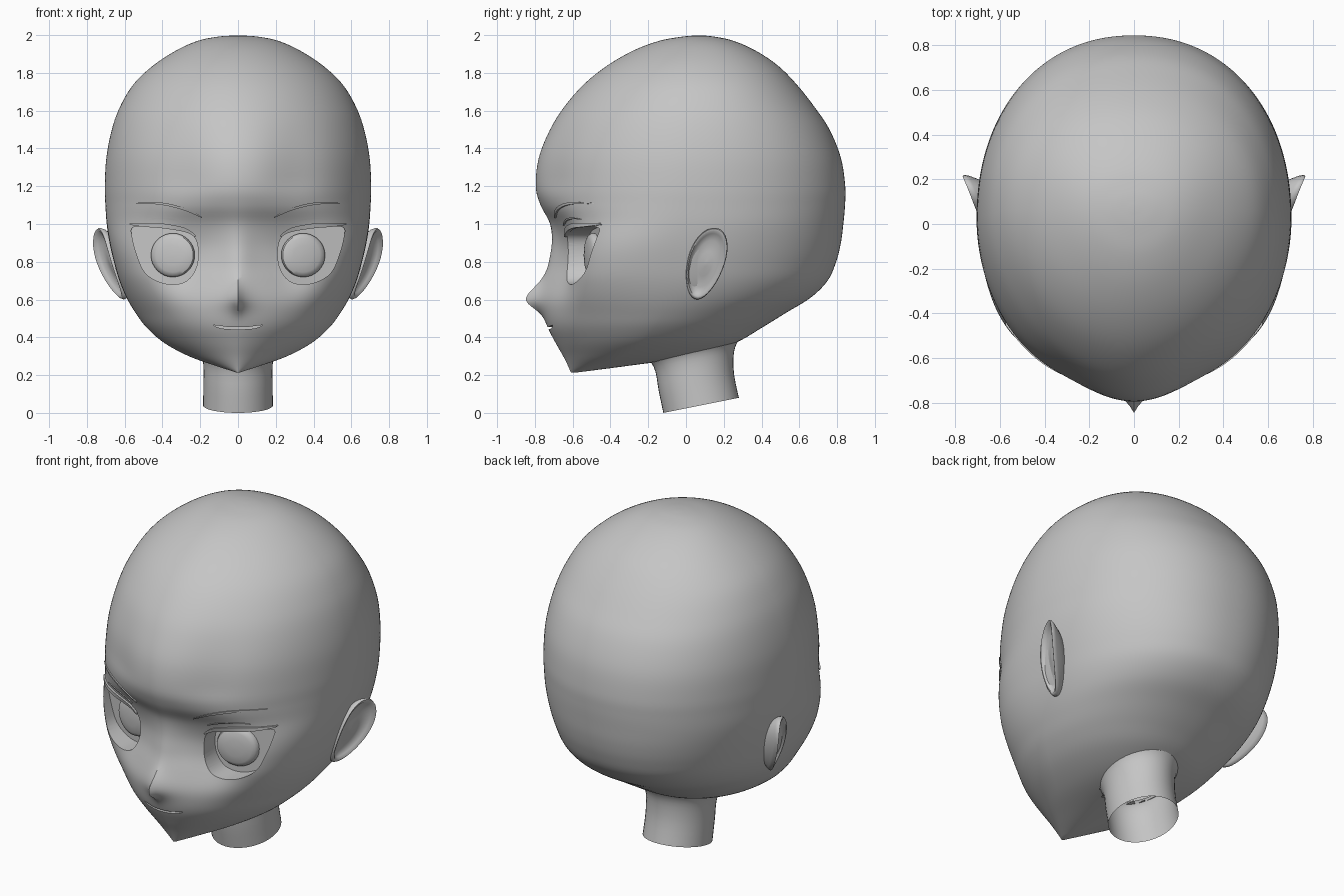
import bpy, bmesh, math
from mathutils import Vector
from mathutils.bvhtree import BVHTree

if "Cube" in bpy.data.objects:
    bpy.data.objects.remove(bpy.data.objects["Cube"])

skin = bpy.data.materials.new("plain_grey")
skin.diffuse_color = (0.56, 0.56, 0.56, 1)
skin.use_nodes = True
skin.node_tree.nodes["Principled BSDF"].inputs["Base Color"].default_value = skin.diffuse_color


def spline(pts, steps, closed=False):
    """Catmull-Rom through points of any dimension."""
    n, out = len(pts), []
    get = (lambda i: pts[i % n]) if closed else (lambda i: pts[max(0, min(n - 1, i))])
    for i in range(n if closed else n - 1):
        for s in range(steps):
            t = s / steps
            out.append([0.5 * (2 * b + (c - a) * t + (2 * a - 5 * b + 4 * c - d) * t * t
                               + (3 * b - a - 3 * c + d) * t ** 3)
                        for a, b, c, d in zip(get(i - 1), get(i), get(i + 1), get(i + 2))])
    if not closed:
        out.append(list(pts[-1]))
    return out


def loft(name, rings, open_ends=False):
    """Skin closed rings of equal length and cap the ends."""
    bm = bmesh.new()
    rows = [[bm.verts.new(p) for p in r] for r in rings]
    n = len(rows[0])
    for a, b in zip(rows, rows[1:]):
        for i in range(n):
            j = (i + 1) % n
            bm.faces.new((a[i], a[j], b[j], b[i]))
    caps = [bm.faces.new(rows[0][::-1]), bm.faces.new(rows[-1])]
    bmesh.ops.recalc_face_normals(bm, faces=bm.faces)
    if open_ends:
        for f in caps:
            bm.faces.remove(f)
    me = bpy.data.meshes.new(name)
    bm.to_mesh(me)
    bm.free()
    me.materials.append(skin)
    ob = bpy.data.objects.new(name, me)
    bpy.context.collection.objects.link(ob)
    return ob


def activate(ob):
    bpy.ops.object.select_all(action='DESELECT')
    ob.select_set(True)
    bpy.context.view_layer.objects.active = ob


def smooth(ob, deg=40):
    activate(ob)
    bpy.ops.object.shade_smooth_by_angle(angle=math.radians(deg))


def bump(d, below, above):
    return math.exp(-(d / (below if d < 0 else above)) ** 2)


# Head sections: height, front y, back y, half width, y of widest point
SECTIONS = [
    (.215, -.61, -.57, .012, -.59), (.25, -.625, -.30, .12, -.48),
    (.30, -.65, .05, .26, -.34), (.37, -.69, .26, .39, -.24),
    (.45, -.73, .40, .482, -.17), (.53, -.75, .53, .543, -.11),
    (.61, -.755, .66, .59, -.07), (.70, -.735, .75, .628, -.04),
    (.80, -.70, .795, .657, -.02), (.90, -.685, .82, .68, 0),
    (1.0, -.705, .833, .695, .02), (1.1, -.765, .842, .702, .02),
    (1.2, -.795, .843, .705, .02), (1.35, -.78, .82, .697, .03),
    (1.5, -.72, .76, .668, .04), (1.62, -.645, .68, .625, .05),
    (1.74, -.54, .585, .553, .06), (1.84, -.415, .485, .448, .06),
    (1.92, -.275, .365, .325, .07), (1.97, -.14, .25, .212, .07),
    (1.992, -.02, .15, .105, .07), (1.998, .055, .085, .015, .07)]

SEG = 176
rings = []
for z, f, b, w, cy in spline(SECTIONS, 5):
    # squarer cheeks at eye height, pointed chin, tapered forehead
    nf = 1.9 + 0.75 * bump(z - .84, .24, .2) - 0.3 * bump(z - .22, .25, .25)
    nb = 2.15
    taper = .028 * bump(z - 1.25, .12, .3)
    ring = []
    for i in range(SEG):
        a = 2 * math.pi * i / SEG
        s, c = math.sin(a), math.cos(a)
        x, n = w * s, nf if c > 0 else nb
        k = max(0, 1 - abs(s) ** n) ** (1 / n)
        y = cy - (cy - f) * k if c > 0 else cy + (b - cy) * k
        if c > 0:  # nose tip and bridge, hollows around the eyes, tapered forehead
            y -= .078 * bump(z - .6, .06, .085) * math.exp(-abs(x) / .04)
            y -= .012 * bump(z - .6, .10, .12) * math.exp(-(x / .10) ** 2)
            y -= .03 * bump(z - .84, .16, .2) * math.exp(-(x / .085) ** 2)
            y += .075 * bump(z - .76, .19, .24) * math.exp(-((abs(x) - .28) / .16) ** 2)
            y += taper * math.exp(-((abs(x) - .3) / .16) ** 2)
        ring.append((x, y, z))
    rings.append(ring)
head = loft("head", rings)
bm = bmesh.new()
bm.from_mesh(head.data)
tree = BVHTree.FromBMesh(bm)
bm.free()


def face_y(x, z):
    hit = tree.ray_cast(Vector((x, -2, z)), Vector((0, 1, 0)))[0]
    return hit.y if hit else -.45


def carve(outline, floor):
    """Cut a recess into the face, with the floor depth given by x."""
    cut = loft("cutter", [[(x, -1.2, z) for x, z in outline],
                          [(x, floor(x), z) for x, z in outline]])
    mod = head.modifiers.new("recess", 'BOOLEAN')
    mod.operation, mod.solver, mod.object = 'DIFFERENCE', 'EXACT', cut
    activate(head)
    bpy.ops.object.modifier_apply(modifier=mod.name)
    bpy.data.objects.remove(cut)


def eye_floor(x):
    return -.485 + .25 * (abs(x) - .345)


EYE = [(.21, .84), (.225, .92), (.28, .96), (.40, .98), (.55, .985), (.56, .93),
       (.53, .82), (.49, .74), (.42, .695), (.34, .68), (.27, .70), (.225, .76)]
for side in (-1, 1):
    carve([(side * x, z) for x, z in spline(EYE, 4, True)], eye_floor)

# Mouth slit
MOUTH = [(-.13, .465), (-.06, .456), (0, .455), (.06, .456), (.13, .465),
         (.09, .447), (0, .442), (-.09, .447)]
carve(spline(MOUTH, 2, True), lambda x: face_y(x, .455) + .035)

# Open the underside of the head where the neck joins
bm = bmesh.new()
bm.from_mesh(head.data)
hole = []
for f in bm.faces:
    p = f.calc_center_median()
    if p.z < .5 and (p.x / .19) ** 2 + ((p.y - .04) / .21) ** 2 < 1:
        hole.append(f)
bmesh.ops.delete(bm, geom=hole, context='FACES')
bm.to_mesh(head.data)
bm.free()
smooth(head, 35)

# Neck, open at both ends: centre y, height, depth radius, width radius
NECK = [(.08, .04, .2, .185), (.055, .16, .2, .183), (.045, .26, .207, .184),
        (.038, .32, .23, .197), (.03, .37, .28, .235)]
neck = loft("neck", [[(rx * math.sin(a), cy + ry * math.cos(a), z + .2 * ry * math.cos(a))
                      for a in (2 * math.pi * i / 40 for i in range(40))]
                     for cy, z, ry, rx in spline(NECK, 3)], True)
smooth(neck)


def ribbon(name, side, pts, half, lift):
    """Thin tapered strip lying on the face."""
    path = spline(pts, 5)
    sections = []
    for i, (x, z) in enumerate(path):
        t = i / (len(path) - 1)
        h = half * (0.15 + math.sin(math.pi * min(1, .1 + .85 * t)))
        sections.append([(side * x, face_y(side * x, z + dz) - dy, z + dz)
                         for dz, dy in ((-h, -.006), (-h, lift), (h, lift), (h, -.006))])
    smooth(loft(name, sections))


# Ear rings: scale, outward offset
EAR = [(.5, -.12), (.8, -.06), (.96, -.02), (1, 0), (.97, .01), (.91, .008),
       (.84, -.008), (.65, -.025), (.35, -.028), (.08, -.022)]
IRIS = [(.116, .02), (.116, -.012), (.108, -.026), (.09, -.034), (.05, -.04), (.01, -.042)]

for side, tag in ((-1, "right"), (1, "left")):
    # Irises: shallow domes on the socket floor
    iris = loft("iris_" + tag, [[(side * (.345 + r * math.cos(a)),
                                  eye_floor(.345 + r * math.cos(a)) + d,
                                  .835 + r * math.sin(a))
                                 for a in (2 * math.pi * i / 32 for i in range(32))]
                                for r, d in IRIS])
    smooth(iris)

    # Ears: dished shells flaring out to the rear
    shell = []
    for s, off in EAR:
        ring = []
        for i in range(36):
            a = 2 * math.pi * i / 36
            v = s * math.sin(a)
            y = .105 + .1 * (1 + .14 * v) * s * math.cos(a) + .045 * v
            z = .79 + .19 * v
            x = .697 + .4 * (y - .105) + .24 * (z - .79) - .03 * v * v + off
            ring.append((side * x, y, z))
        shell.append(ring)
    smooth(loft("ear_" + tag, shell), 60)

    # Brows, lid creases and upper lashes
    ribbon("brow_" + tag, side, [(.19, 1.035), (.29, 1.08), (.41, 1.108), (.54, 1.11)], .006, .009)
    ribbon("lid_crease_" + tag, side, [(.25, .995), (.32, 1.02), (.40, 1.03), (.47, 1.025)], .004, .007)
    ribbon("lash_" + tag, side, [(.225, .935), (.28, .968), (.40, .99), (.50, .995), (.575, 1.0)], .011, .014)
